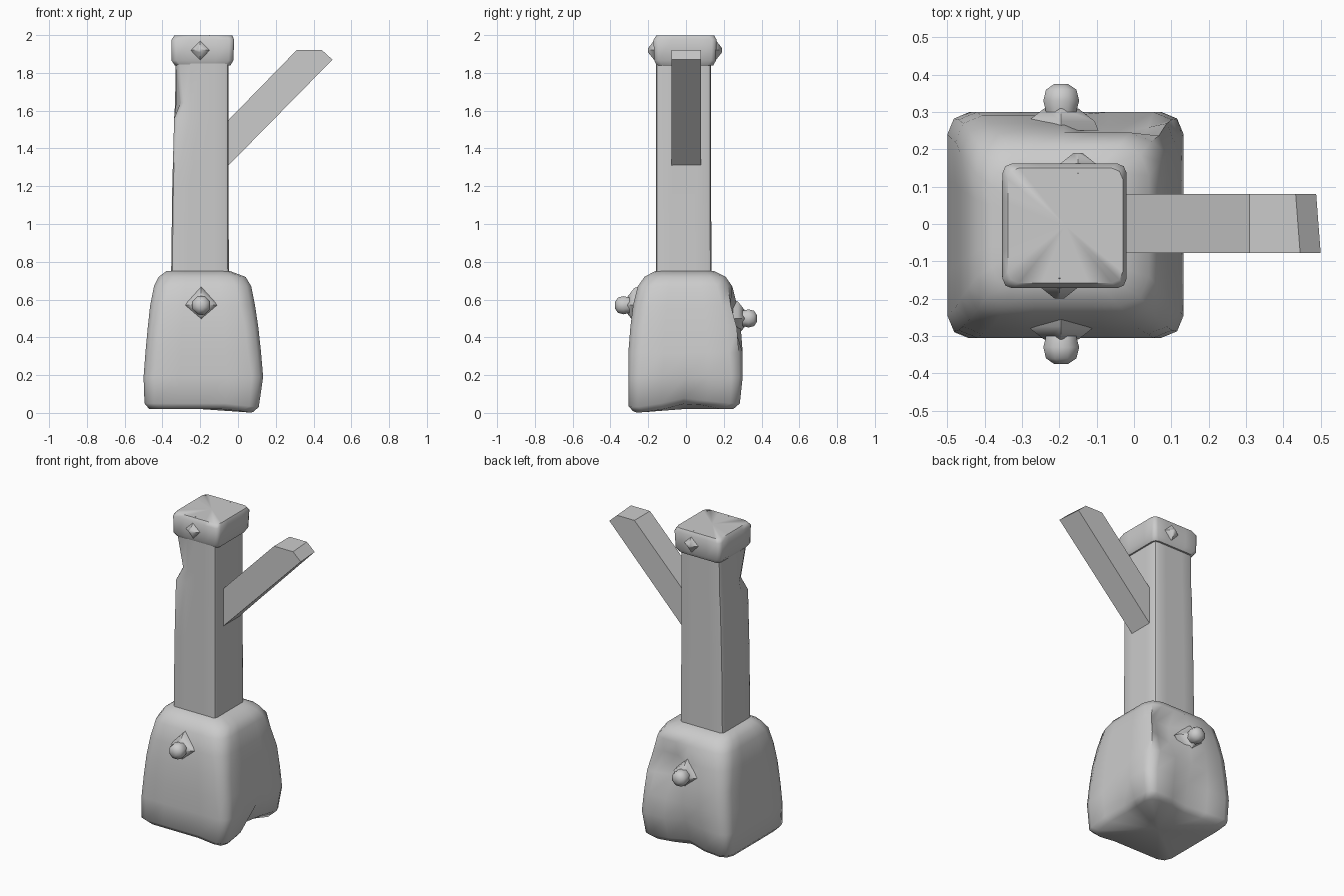
import bpy, bmesh, math
from mathutils import Vector

if "Cube" in bpy.data.objects:
    bpy.data.objects.remove(bpy.data.objects["Cube"])

stone = bpy.data.materials.new("plain grey")
stone.use_nodes = True
GREY = (0.6, 0.6, 0.6, 1)
stone.diffuse_color = GREY
stone.node_tree.nodes["Principled BSDF"].inputs["Base Color"].default_value = GREY


def finish(bm, name, angle=50):
    bmesh.ops.recalc_face_normals(bm, faces=bm.faces[:])
    mesh = bpy.data.meshes.new(name)
    bm.to_mesh(mesh)
    bm.free()
    mesh.materials.append(stone)
    ob = bpy.data.objects.new(name, mesh)
    bpy.context.collection.objects.link(ob)
    bpy.ops.object.select_all(action="DESELECT")
    ob.select_set(True)
    bpy.context.view_layer.objects.active = ob
    if angle:
        bpy.ops.object.shade_smooth_by_angle(angle=math.radians(angle))
    return ob


def ring(x0, x1, y0, y1, r):
    """Rounded rectangle: three points per corner, three along each side."""
    pts = []
    corners = ((x1 - r, y1 - r), (x0 + r, y1 - r), (x0 + r, y0 + r), (x1 - r, y0 + r))
    for i, (cx, cy) in enumerate(corners):
        for k in range(3):
            a = math.pi / 2 * (i + k / 2)
            pts.append(Vector((cx + r * math.cos(a), cy + r * math.sin(a))))
        nxt = Vector(corners[(i + 1) % 4])
        a = math.pi / 2 * (i + 1)
        end = nxt + Vector((math.cos(a), math.sin(a))) * r
        start = pts[-1].copy()
        pts += [start.lerp(end, t) for t in (0.25, 0.5, 0.75)]
    return pts


def loft(sections):
    """Skin rounded rectangles given as (z, x0, x1, y0, y1, corner radius)."""
    bm = bmesh.new()
    rings = [[bm.verts.new((p.x, p.y, z)) for p in ring(*s)] for z, *s in sections]
    for a, b in zip(rings, rings[1:]):
        n = len(a)
        for i in range(n):
            bm.faces.new((a[i], a[(i + 1) % n], b[(i + 1) % n], b[i]))
    for end in (rings[0], rings[-1]):
        c = sum((v.co for v in end), Vector()) / len(end)
        hub = bm.verts.new(c)
        for i in range(len(end)):
            bm.faces.new((end[i], end[(i + 1) % len(end)], hub))
    return bm


def push(bm, centre, radius, offset):
    """Drag the surface near a point, fading with distance."""
    for v in bm.verts:
        d = (v.co - Vector(centre)).length / radius
        if d < 1:
            v.co += Vector(offset) * (1 - d * d)


# Lumpy tapered base
base = loft([
    (0.02, -0.47, 0.08, -0.28, 0.25, 0.06),
    (0.05, -0.495, 0.11, -0.305, 0.285, 0.05),
    (0.19, -0.50, 0.133, -0.305, 0.30, 0.06),
    (0.32, -0.49, 0.122, -0.305, 0.30, 0.07),
    (0.45, -0.478, 0.108, -0.295, 0.29, 0.07),
    (0.57, -0.465, 0.09, -0.28, 0.27, 0.08),
    (0.67, -0.445, 0.07, -0.255, 0.245, 0.08),
    (0.72, -0.42, 0.04, -0.22, 0.21, 0.08),
    (0.75, -0.38, -0.04, -0.165, 0.15, 0.05),
])
push(base, (-0.04, 0.28, 0.52), 0.13, (0, -0.09, 0))
push(base, (-0.19, 0.30, 0.10), 0.16, (0, -0.05, 0.02))
push(base, (0.10, 0.02, 0.03), 0.13, (-0.04, 0, 0.03))
push(base, (0.10, -0.27, 0.02), 0.12, (0, 0, -0.02))
finish(base, "base", 60)

# Tall square column, with one worn corner near the top
column = loft([
    (0.65, -0.355, -0.048, -0.16, 0.135, 0.02),
    (1.20, -0.348, -0.05, -0.16, 0.133, 0.02),
    (1.56, -0.338, -0.05, -0.16, 0.133, 0.02),
    (1.64, -0.333, -0.05, -0.16, 0.133, 0.02),
    (1.87, -0.33, -0.05, -0.16, 0.133, 0.02),
])
push(column, (-0.34, -0.16, 1.68), 0.10, (0.035, 0.03, 0))
finish(column, "column", 40)

# Rounded cap
finish(loft([
    (1.84, -0.335, -0.04, -0.155, 0.145, 0.03),
    (1.865, -0.352, -0.025, -0.168, 0.158, 0.025),
    (1.975, -0.352, -0.02, -0.172, 0.162, 0.025),
    (1.997, -0.338, -0.03, -0.158, 0.15, 0.03),
]), "cap", 50)


def bump(name, x, z, y, side, points, sides, turn):
    """Turned shape along y; points are (radius, distance outward)."""
    bm = bmesh.new()
    rows = [[bm.verts.new((x + r * math.cos(2 * math.pi * i / sides + turn), y + side * d,
                           z + r * math.sin(2 * math.pi * i / sides + turn)))
             for i in range(sides)] for r, d in points]
    for a, b in zip(rows, rows[1:]):
        for i in range(sides):
            j = (i + 1) % sides
            bm.faces.new((a[i], a[j], b[j], b[i]))
    bm.faces.new(rows[0])
    bm.faces.new(rows[-1])
    finish(bm, name, 60)


# Pointed studs on the cap, and knobs with diamond collars on the base
PEAK = [(0.08, 0), (0.05, 0.025), (0.012, 0.055)]
COLLAR = [(0.10, 0), (0.09, 0.025), (0.045, 0.06)]
KNOB = [(0.04, 0), (0.045, 0.055), (0.052, 0.08), (0.044, 0.11), (0.02, 0.125)]
for word, side, cap_x, cap_y, z, y in (("front", -1, -0.20, -0.145, 0.57, -0.25),
                                       ("back", 1, -0.15, 0.135, 0.50, 0.25)):
    bump(word + "_cap_stud", cap_x, 1.92, cap_y, side, PEAK, 4, 0)
    bump(word + "_collar", -0.195, z, y, side, COLLAR, 4, 0)
    bump(word + "_knob", -0.195, z, y, side, KNOB, 8, math.pi / 8)

# Slanted arm with a clipped end
bm = bmesh.new()
outline = [(-0.08, 1.28), (0.50, 1.87), (0.445, 1.92), (0.31, 1.92), (-0.08, 1.52)]
sides = []
for y in (-0.078, 0.08):
    trim = 0.012 if y > 0 else 0
    sides.append([bm.verts.new((x - (trim if x > 0.4 else 0), y, z)) for x, z in outline])
for i in range(len(outline)):
    j = (i + 1) % len(outline)
    bm.faces.new((sides[0][i], sides[0][j], sides[1][j], sides[1][i]))
for s in sides:
    bm.faces.new(s)
finish(bm, "arm", 0)
